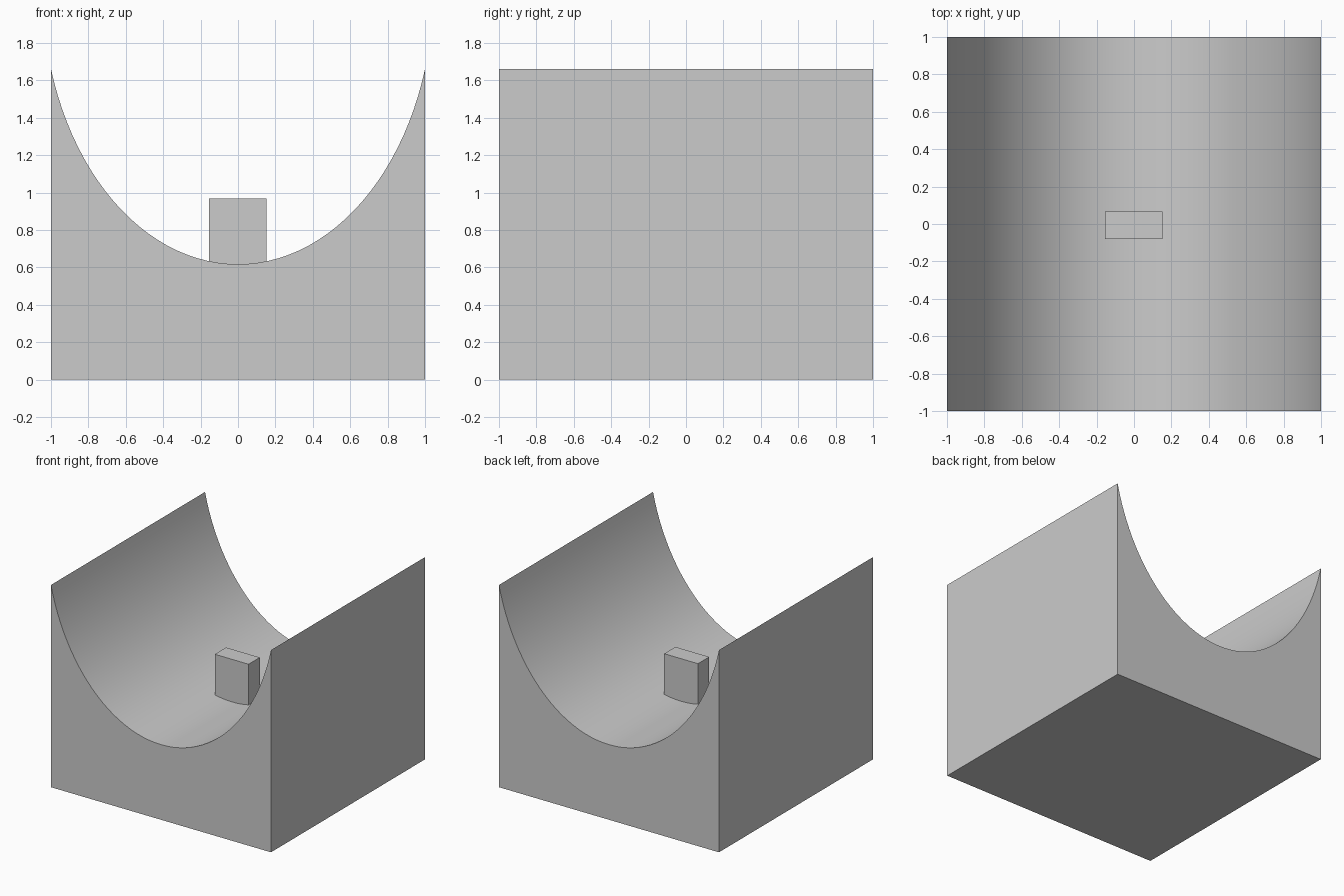
import bpy, bmesh, math

if "Cube" in bpy.data.objects:
    bpy.data.objects.remove(bpy.data.objects["Cube"])

SEGMENTS = 48
A, B, FLOOR = 1.045, 1.472, 0.617   # trough ellipse radii and lowest height


def extrude_profile(name, profile, y0, y1):
    """Solid made by sweeping an x-z profile along y."""
    bm = bmesh.new()
    face = bm.faces.new([bm.verts.new((x, y0, z)) for x, z in profile])
    result = bmesh.ops.extrude_face_region(bm, geom=[face])
    verts = [v for v in result["geom"] if isinstance(v, bmesh.types.BMVert)]
    bmesh.ops.translate(bm, verts=verts, vec=(0, y1 - y0, 0))
    bmesh.ops.recalc_face_normals(bm, faces=bm.faces)
    mesh = bpy.data.meshes.new(name)
    bm.to_mesh(mesh)
    bm.free()
    obj = bpy.data.objects.new(name, mesh)
    bpy.context.collection.objects.link(obj)
    return obj


# Block with an elliptical trough along y
limit = math.asin(1 / A)
angles = [limit * (1 - 2 * i / SEGMENTS) for i in range(SEGMENTS + 1)]
trough = [(A * math.sin(t), FLOOR + B * (1 - math.cos(t))) for t in angles]
block = extrude_profile("trough_block", [(-1, 0), (1, 0)] + trough, -1, 1)
bpy.context.view_layer.objects.active = block
block.select_set(True)
bpy.ops.object.shade_smooth_by_angle(angle=math.radians(30))

# Small peg standing on the trough floor, its base set just into the block
peg = [(-0.155, 0.61), (0.152, 0.61), (0.152, 0.967), (-0.155, 0.967)]
extrude_profile("center_peg", peg, -0.08, 0.066)
